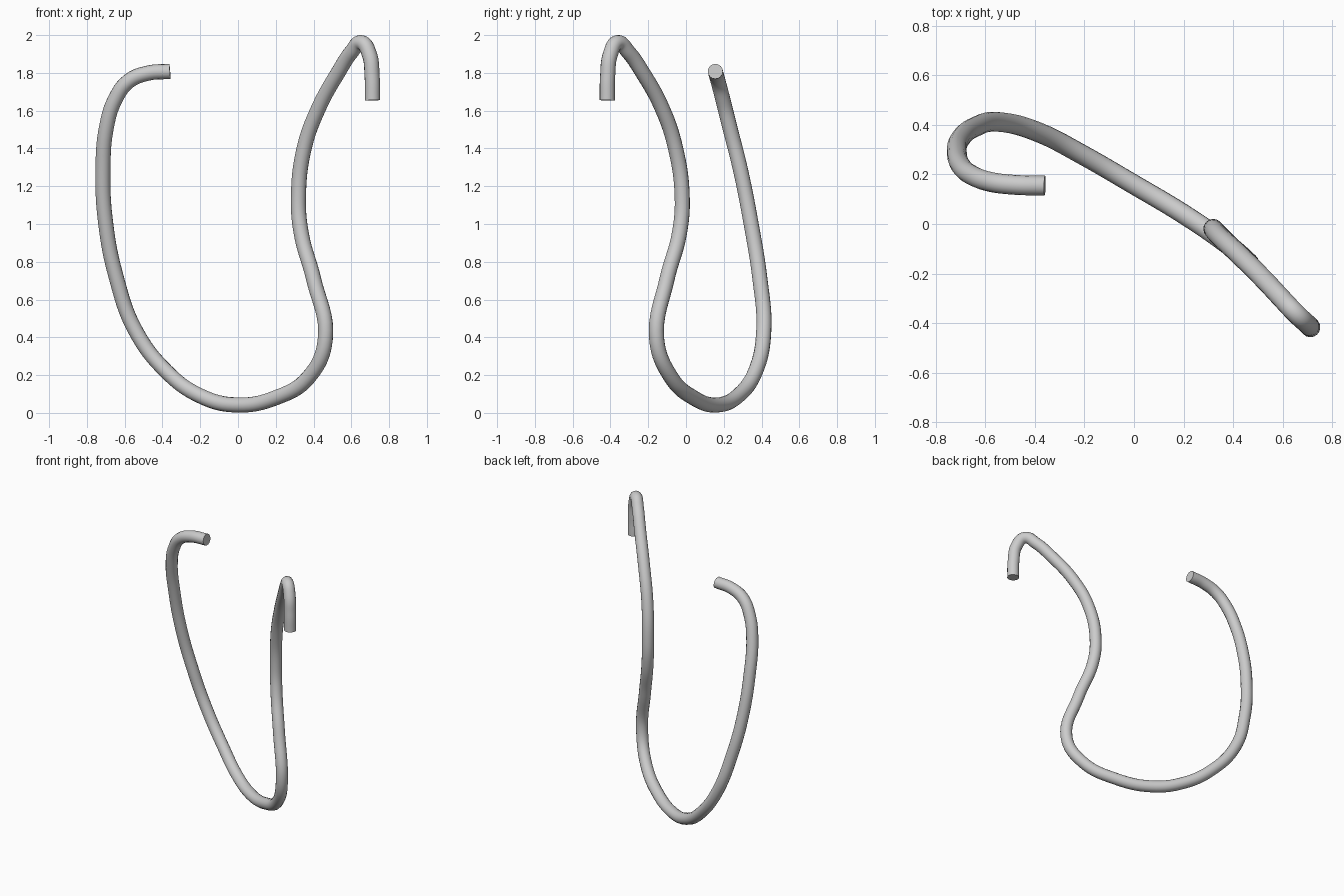
import bpy
from mathutils import Vector

# Remove only the default cube
cube = bpy.data.objects.get("Cube")
if cube:
    bpy.data.objects.remove(cube, do_unlink=True)

TUBE_RADIUS = 0.04


def make_material(name, color):
    material = bpy.data.materials.new(name)
    material.use_nodes = True
    material.diffuse_color = color
    shader = next(n for n in material.node_tree.nodes if n.type == "BSDF_PRINCIPLED")
    shader.inputs["Base Color"].default_value = color
    shader.inputs["Roughness"].default_value = 0.5
    return material


def make_tube(name, path, radius, material):
    """Sweep a round section along a smooth path and close both ends flat."""
    curve = bpy.data.curves.new(name, "CURVE")
    curve.dimensions = "3D"
    curve.resolution_u = 8
    curve.bevel_depth = radius
    curve.bevel_resolution = 6
    curve.use_fill_caps = True

    spline = curve.splines.new("BEZIER")
    spline.bezier_points.add(len(path) - 1)
    for knot, position in zip(spline.bezier_points, path):
        knot.co = Vector(position)
        knot.handle_left_type = knot.handle_right_type = "AUTO"

    tube = bpy.data.objects.new(name, curve)
    bpy.context.collection.objects.link(tube)
    curve.materials.append(material)

    # Turn the sweep into a mesh, smooth along the tube and sharp at the caps
    bpy.ops.object.select_all(action="DESELECT")
    tube.select_set(True)
    bpy.context.view_layer.objects.active = tube
    bpy.ops.object.convert(target="MESH")
    bpy.ops.object.shade_smooth_by_angle()
    return bpy.context.object


# Short horizontal hook, then the long leg leaning down to the back
hook_and_leg = [
    (-0.36, 0.155, 1.808), (-0.48, 0.158, 1.798), (-0.58, 0.17, 1.755),
    (-0.65, 0.195, 1.66), (-0.695, 0.23, 1.52), (-0.715, 0.29, 1.28),
    (-0.7, 0.345, 1), (-0.645, 0.39, 0.72), (-0.545, 0.412, 0.44),
]

# Wide loop along the floor, rising at the front
floor_loop = [
    (-0.38, 0.368, 0.22), (-0.2, 0.275, 0.09), (-0.01, 0.165, 0.042),
    (0.2, 0.04, 0.08), (0.375, -0.08, 0.19), (0.462, -0.155, 0.39),
]

# Waisted leg that climbs and turns over into a downward hook
waist_and_hook = [
    (0.4, -0.1, 0.71), (0.335, -0.035, 0.95), (0.32, -0.02, 1.14),
    (0.35, -0.055, 1.4), (0.425, -0.125, 1.61), (0.535, -0.235, 1.81),
    (0.6, -0.305, 1.91), (0.655, -0.363, 1.96), (0.695, -0.4, 1.9),
    (0.71, -0.415, 1.78), (0.712, -0.417, 1.655),
]

grey = make_material("light grey", (0.6, 0.6, 0.6, 1))
make_tube("bent_tube", hook_and_leg + floor_loop + waist_and_hook, TUBE_RADIUS, grey)
